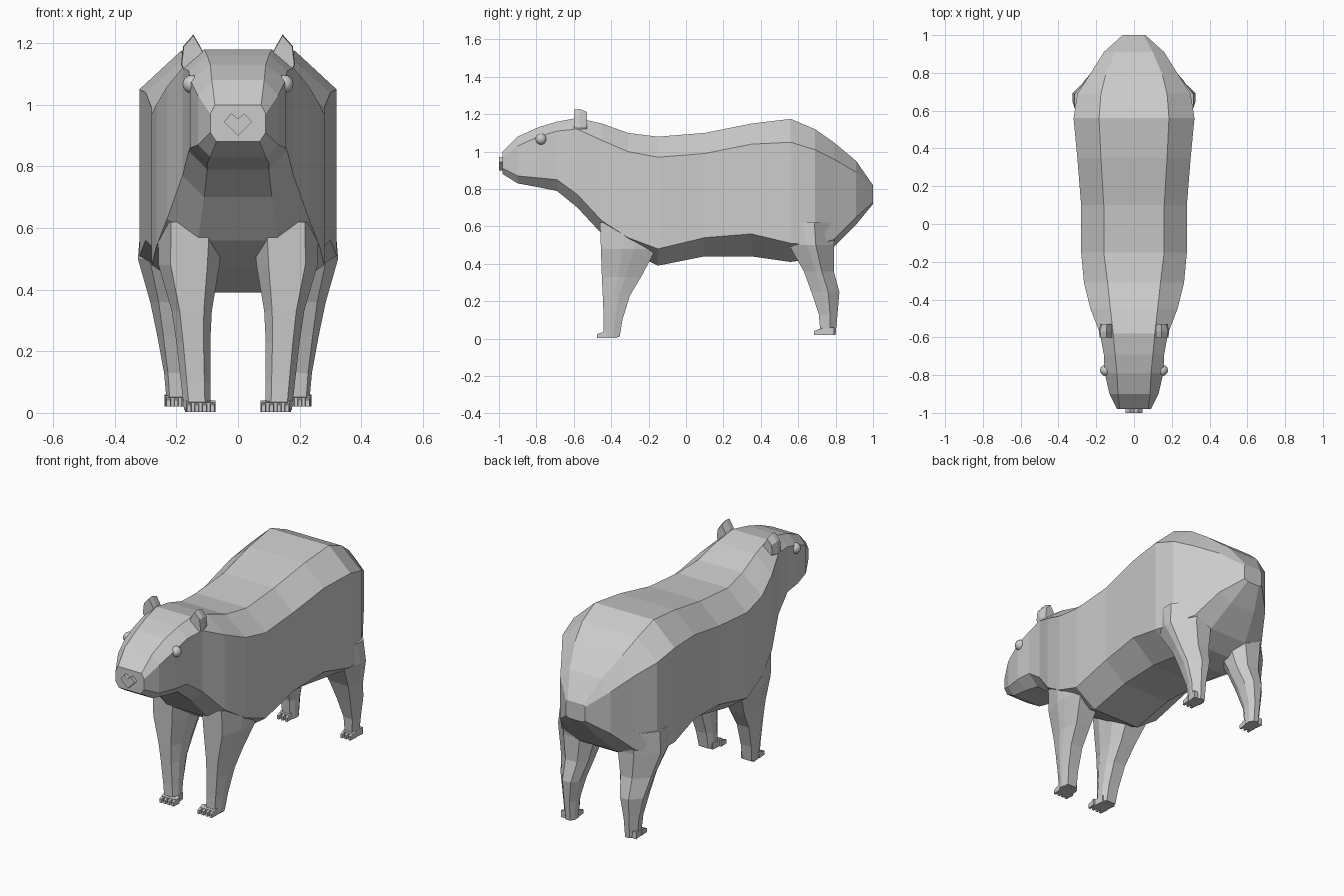
import bpy
import bmesh
from mathutils import Vector

default_cube = bpy.data.objects.get("Cube")
if default_cube:
    bpy.data.objects.remove(default_cube, do_unlink=True)

# One plain grey for the whole animal
grey = bpy.data.materials.new("plain_grey")
grey.use_nodes = True
colour = (0.6, 0.6, 0.6, 1)
grey.diffuse_color = colour
grey.node_tree.nodes["Principled BSDF"].inputs["Base Color"].default_value = colour


def finish(name, bm):
    """Turn a bmesh into a named, coloured object."""
    bmesh.ops.recalc_face_normals(bm, faces=bm.faces)
    mesh = bpy.data.meshes.new(name)
    bm.to_mesh(mesh)
    bm.free()
    mesh.materials.append(grey)
    obj = bpy.data.objects.new(name, mesh)
    bpy.context.scene.collection.objects.link(obj)
    return obj


def loft(name, rings):
    """Bridge a list of equal-length point rings and cap both ends."""
    bm = bmesh.new()
    loops = [[bm.verts.new(point) for point in ring] for ring in rings]
    for lower, upper in zip(loops, loops[1:]):
        count = len(lower)
        for i in range(count):
            j = (i + 1) % count
            bm.faces.new((lower[i], lower[j], upper[j], upper[i]))
    bm.faces.new(loops[0])
    bm.faces.new(loops[-1])
    return finish(name, bm)


def mirrored(name, rings):
    """Make the left part (+x) and its right twin (-x)."""
    loft("left_" + name, rings)
    loft("right_" + name, [[(-x, y, z) for x, y, z in ring] for ring in rings])


# Body and head: y, then heights of back, shoulder line, flank edge, belly,
# then half widths of back, flank, belly
body_stations = [
    (-.98, 1, .97, .91, .88, .075, .09, .07),
    (-.9, 1.08, 1.03, .87, .83, .085, .13, .09),
    (-.79, 1.13, 1.08, .86, .81, .09, .155, .1),
    (-.69, 1.16, 1.11, .85, .79, .1, .16, .1),
    (-.58, 1.18, 1.12, .77, .7, .11, .18, .11),
    (-.45, 1.15, 1.06, .63, .56, .125, .23, .13),
    (-.31, 1.1, 1, .54, .47, .14, .265, .14),
    (-.15, 1.08, .97, .48, .39, .16, .28, .15),
    (.1, 1.1, .99, .54, .44, .16, .28, .15),
    (.35, 1.15, 1.04, .56, .44, .175, .3, .16),
    (.56, 1.175, 1.05, .51, .41, .185, .32, .16),
    (.69, 1.12, 1.01, .5, .43, .175, .3, .15),
    (.79, 1.05, .96, .53, .49, .15, .235, .12),
    (.91, .95, .89, .65, .61, .1, .16, .08),
    (1, .82, .81, .73, .72, .05, .06, .04),
]


def body_ring(station):
    y, back, shoulder, flank, belly, w_back, w_side, w_belly = station
    half = [(w_back, y, back), (w_side, y, shoulder),
            (w_side, y, flank), (w_belly, y, belly)]
    return half + [(-x, yy, z) for x, yy, z in reversed(half)]


loft("body", [body_ring(s) for s in body_stations])


# Legs: height, inner x, outer x, front y, back y
def leg_ring(section, front_cut, back_cut):
    z, x0, x1, y0, y1 = section
    w, d = x1 - x0, y1 - y0
    return [(x0, y0 + .3 * d, z), (x0 + .2 * w, y0, z),
            (x1 - front_cut * w, y0, z), (x1, y0 + .4 * d, z),
            (x1, y1 - .4 * d, z), (x1 - back_cut * w, y1, z),
            (x0 + .2 * w, y1, z), (x0, y1 - .3 * d, z)]


front_leg = [
    (.62, .05, .26, -.46, -.13), (.48, .06, .258, -.455, -.16),
    (.33, .085, .215, -.45, -.24), (.23, .09, .2, -.445, -.3),
    (.1, .09, .185, -.44, -.34), (.01, .09, .175, -.44, -.355),
]
hind_leg = [
    (.62, .07, .315, .5, .81), (.5, .07, .325, .55, .79),
    (.36, .1, .285, .63, .79), (.25, .13, .262, .67, .82),
    (.13, .155, .24, .71, .81), (.02, .16, .23, .72, .8),
]
mirrored("front_leg", [leg_ring(s, .2, .1) for s in front_leg])
mirrored("hind_leg", [leg_ring(s, .15, .4) for s in hind_leg])


def slab(x0, x1, y, z0, z1):
    return [(x0, y, z0), (x1, y, z0), (x1, y, z1), (x0, y, z1)]


# Feet and toes: name, inner x, outer x, toe tip y, heel y, sole z, toe count
for name, x0, x1, tip, heel, sole, toes in (
        ("front", .07, .172, -.475, -.37, .003, 4),
        ("hind", .163, .238, .685, .79, .02, 3)):
    mirrored(name + "_foot", [slab(x0 + .01, x1 - .01, tip + .02, sole, sole + .03),
                              slab(x0 + .02, x1, heel, sole, sole + .04)])
    step = (x1 - x0) / toes
    for i in range(toes):
        a, b = x0 + step * (i + .1), x0 + step * (i + .9)
        mirrored(f"{name}_toe_{i + 1}", [slab(a + .004, b - .004, tip, sole, sole + .022),
                                         slab(a, b, tip + .05, sole, sole + .037)])

# Ears: upright outline, thinner towards the back
ear_outline = [(.1, 1.14), (.12, 1.185), (.145, 1.228),
               (.178, 1.19), (.185, 1.13), (.16, 1.08)]
ear_centre = Vector((.14, 1.15))
ear_rings = []
for y, scale in ((-.6, .95), (-.57, 1), (-.53, .8)):
    points = [ear_centre + (Vector(p) - ear_centre) * scale for p in ear_outline]
    ear_rings.append([(p.x, y, p.y) for p in points])
mirrored("ear", ear_rings)

# Eyes
for side, sign in (("left", 1), ("right", -1)):
    bm = bmesh.new()
    bmesh.ops.create_uvsphere(bm, u_segments=12, v_segments=8, radius=.03)
    bmesh.ops.translate(bm, verts=bm.verts, vec=(sign * .15, -.775, 1.067))
    eye = finish(side + "_eye", bm)
    eye.data.shade_smooth()

# Heart-shaped nose
half_nose = [(.022, .972), (.045, .945)]
nose_outline = [(0, .955)] + half_nose + [(0, .9)] + [(-x, z) for x, z in reversed(half_nose)]
loft("nose", [[(x, y, z) for x, z in nose_outline] for y in (-1, -.975)])
